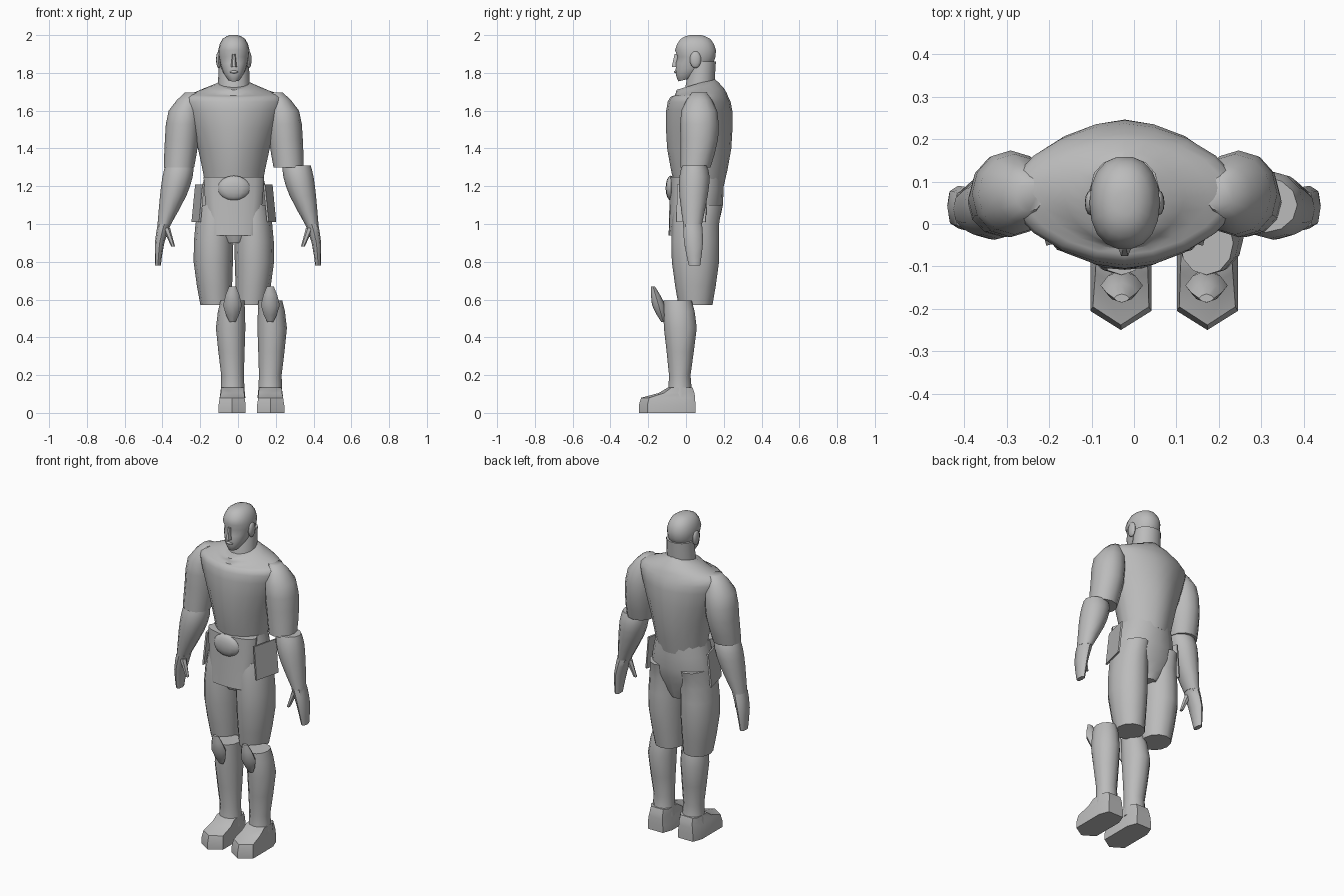
import bpy
import bmesh
from math import sin, cos, pi, copysign
from mathutils import Vector, Matrix, Euler

cube = bpy.data.objects.get("Cube")
if cube:
    bpy.data.objects.remove(cube, do_unlink=True)

GREY = (0.5, 0.5, 0.5, 1)
material = bpy.data.materials.new("plain grey")
material.use_nodes = True
material.diffuse_color = GREY
material.node_tree.nodes["Principled BSDF"].inputs["Base Color"].default_value = GREY

BODY = -.022   # centre line of head, torso and thighs
BOOTS = .071   # centre line of the boots
ARMS = 0       # centre line of forearms and hands
SIDES = {"left": 1, "right": -1}


def finish(name, bm):
    bmesh.ops.recalc_face_normals(bm, faces=bm.faces)
    mesh = bpy.data.meshes.new(name)
    bm.to_mesh(mesh)
    bm.free()
    mesh.materials.append(material)
    mesh.shade_smooth()
    mesh.set_sharp_from_angle(angle=pi / 3.5)
    bpy.context.collection.objects.link(bpy.data.objects.new(name, mesh))


def oval(count, power=2.0):
    """Unit outline: power 2 is a circle, a lower power is more pointed."""
    def bend(t):
        return copysign(abs(t) ** (2 / power), t)
    angles = [2 * pi * i / count for i in range(count)]
    return [(bend(cos(a)), bend(sin(a))) for a in angles]


def ring(z, wide, deep, x=0, y=0, tilt=0):
    """Cross-section with half sizes; tilt lifts its back edge."""
    return Vector((x, y, z, wide, deep, tilt))


def halfway(a, b, c, d):
    """Middle of the smooth curve through b and c."""
    return (b + c) / 2 + (b + c - a - d) / 16


def smooth(rings):
    """Add one curved in-between ring to every span."""
    padded = [rings[0], *rings, rings[-1]]
    result = [rings[0]]
    for a, b, c, d in zip(padded, padded[1:], padded[2:], padded[3:]):
        result += [halfway(a, b, c, d), c]
    return result


def skin(rings, outline, centre, side=1):
    bm = bmesh.new()
    rows = []
    for x, y, z, wide, deep, tilt in rings:
        rows.append([
            bm.verts.new((centre + side * (x + u * wide), y + v * deep, z + v * tilt))
            for u, v in outline
        ])
    for low, high in zip(rows, rows[1:]):
        for i in range(len(outline)):
            bm.faces.new((low[i - 1], low[i], high[i], high[i - 1]))
    bm.faces.new(rows[0])
    bm.faces.new(rows[-1])
    return bm


def single(name, rings, outline):
    finish(name, skin(rings, outline, BODY))


def pair(name, rings, outline, centre):
    for label, side in SIDES.items():
        finish(f"{label}_{name}", skin(rings, outline, centre, side))


def ball(name, location, radii):
    bm = bmesh.new()
    place = Matrix.LocRotScale(Vector(location), None, Vector(radii))
    bmesh.ops.create_uvsphere(bm, u_segments=12, v_segments=8, radius=1, matrix=place)
    finish(name, bm)


# Torso, pelvis and neck
single("torso", smooth([
    ring(z=1.2, wide=.15, deep=.13, y=.07),
    ring(z=1.4, wide=.19, deep=.17, y=.07),
    ring(z=1.6, wide=.26, deep=.175, y=.07),
    ring(z=1.67, wide=.27, deep=.155, y=.07),
    ring(z=1.7, wide=.2, deep=.13, y=.07, tilt=.02),
    ring(z=1.74, wide=.09, deep=.1, y=.05, tilt=.03),
]), oval(20, power=1.75))
single("pelvis", smooth([
    ring(z=.9, wide=.06, deep=.09, y=.05),
    ring(z=1, wide=.18, deep=.12, y=.05),
    ring(z=1.1, wide=.19, deep=.135, y=.06),
    ring(z=1.25, wide=.155, deep=.14, y=.06),
]), oval(16))
single("neck", [
    ring(z=1.7, wide=.085, deep=.08, y=.07),
    ring(z=1.86, wide=.08, deep=.07, y=.09),
], oval(14))

# Head with hollowed eye sockets
head = skin(smooth([
    ring(z=1.765, wide=.03, deep=.04, tilt=.01),
    ring(z=1.8, wide=.055, deep=.075, y=.02, tilt=.01),
    ring(z=1.85, wide=.073, deep=.1, y=.045),
    ring(z=1.92, wide=.083, deep=.11, y=.05),
    ring(z=1.98, wide=.06, deep=.08, y=.05),
    ring(z=2, wide=.02, deep=.03, y=.05),
]), oval(18, power=2.2), BODY)
for v in head.verts:
    if v.co.y < 0 and abs(v.co.z - 1.885) < .02 and .015 < abs(v.co.x - BODY) < .07:
        v.co.y += .014
finish("head", head)

# Facial features
single("nose", [
    ring(z=1.83, wide=.016, deep=.024, y=-.055),
    ring(z=1.9, wide=.008, deep=.012, y=-.05),
], oval(6))
ball("lips", (BODY, -.05, 1.805), (.022, .014, .008))
for label, side in SIDES.items():
    ball(f"{label}_ear", (BODY + side * .08, .05, 1.87), (.014, .03, .045))

# Arms
pair("upper_arm", smooth([
    ring(z=1.3, wide=.08, deep=.08, x=.29, y=.05),
    ring(z=1.45, wide=.09, deep=.1, x=.275, y=.07),
    ring(z=1.6, wide=.085, deep=.095, x=.26, y=.07),
    ring(z=1.695, wide=.035, deep=.04, x=.225, y=.07),
]), oval(12), BODY)
pair("forearm", smooth([
    ring(z=1, wide=.036, deep=.05, x=.39, y=.035),
    ring(z=1.15, wide=.07, deep=.075, x=.343, y=.04),
    ring(z=1.25, wide=.08, deep=.08, x=.32, y=.045),
    ring(z=1.31, wide=.075, deep=.065, x=.31, y=.045),
]), oval(12), ARMS)
pair("hand", smooth([
    ring(z=.78, wide=.015, deep=.03, x=.424, y=.045),
    ring(z=.9, wide=.025, deep=.05, x=.415, y=.04),
    ring(z=1, wide=.035, deep=.05, x=.39, y=.035),
]), oval(8, power=2.5), ARMS)
pair("thumb", [
    ring(z=.88, wide=.01, deep=.01, x=.343),
    ring(z=.98, wide=.02, deep=.02, x=.38, y=.01),
], oval(6), ARMS)

# Legs
pair("thigh", smooth([
    ring(z=.57, wide=.082, deep=.09, x=.095, y=.05),
    ring(z=.8, wide=.104, deep=.125, x=.109, y=.05),
    ring(z=1, wide=.1, deep=.125, x=.103, y=.05),
    ring(z=1.1, wide=.085, deep=.13, x=.1, y=.065),
]), oval(12), BODY)
pair("shin", smooth([
    ring(z=.08, wide=.068, deep=.07, x=.1, y=-.03),
    ring(z=.2, wide=.06, deep=.057, x=.1, y=-.033),
    ring(z=.45, wide=.078, deep=.087, x=.11, y=-.03),
    ring(z=.595, wide=.063, deep=.075, x=.1, y=-.045),
]), oval(12), BOOTS)

# Boot toes come to a point at the front
sole = [(1, .6), (.7, 1), (-.7, 1), (-1, .6), (-1, -.7), (0, -1), (1, -.7)]
pair("foot", [
    ring(z=0, wide=.072, deep=.15, x=.102, y=-.1),
    ring(z=.04, wide=.072, deep=.15, x=.102, y=-.1),
    ring(z=.08, wide=.066, deep=.143, x=.102, y=-.095),
    ring(z=.105, wide=.062, deep=.095, x=.1, y=-.05),
    ring(z=.135, wide=.06, deep=.065, x=.1, y=-.03),
], sole, BOOTS)
pair("knee_pad", smooth([
    ring(z=.48, wide=.015, deep=.01, x=.1, y=-.12),
    ring(z=.57, wide=.05, deep=.035, x=.1, y=-.145),
    ring(z=.67, wide=.018, deep=.01, x=.1, y=-.175),
]), oval(8, power=1.6), BOOTS)

# Front flap, buckle and hip plates
single("front_flap", smooth([
    ring(z=.94, wide=.118, deep=.03, y=-.062),
    ring(z=1.1, wide=.15, deep=.06, y=-.028),
    ring(z=1.25, wide=.16, deep=.065, y=-.02),
]), oval(16))
ball("buckle", (BODY, -.08, 1.19), (.085, .028, .066))
for label, side in SIDES.items():
    plate = bmesh.new()
    lean = Euler((0, -.1 * side, -.25 * side))
    spot = Vector((BODY + side * .19, .03, 1.11))
    place = Matrix.LocRotScale(spot, lean, Vector((.01, .16, .2)))
    bmesh.ops.create_cube(plate, size=1, matrix=place)
    finish(f"{label}_hip_plate", plate)
